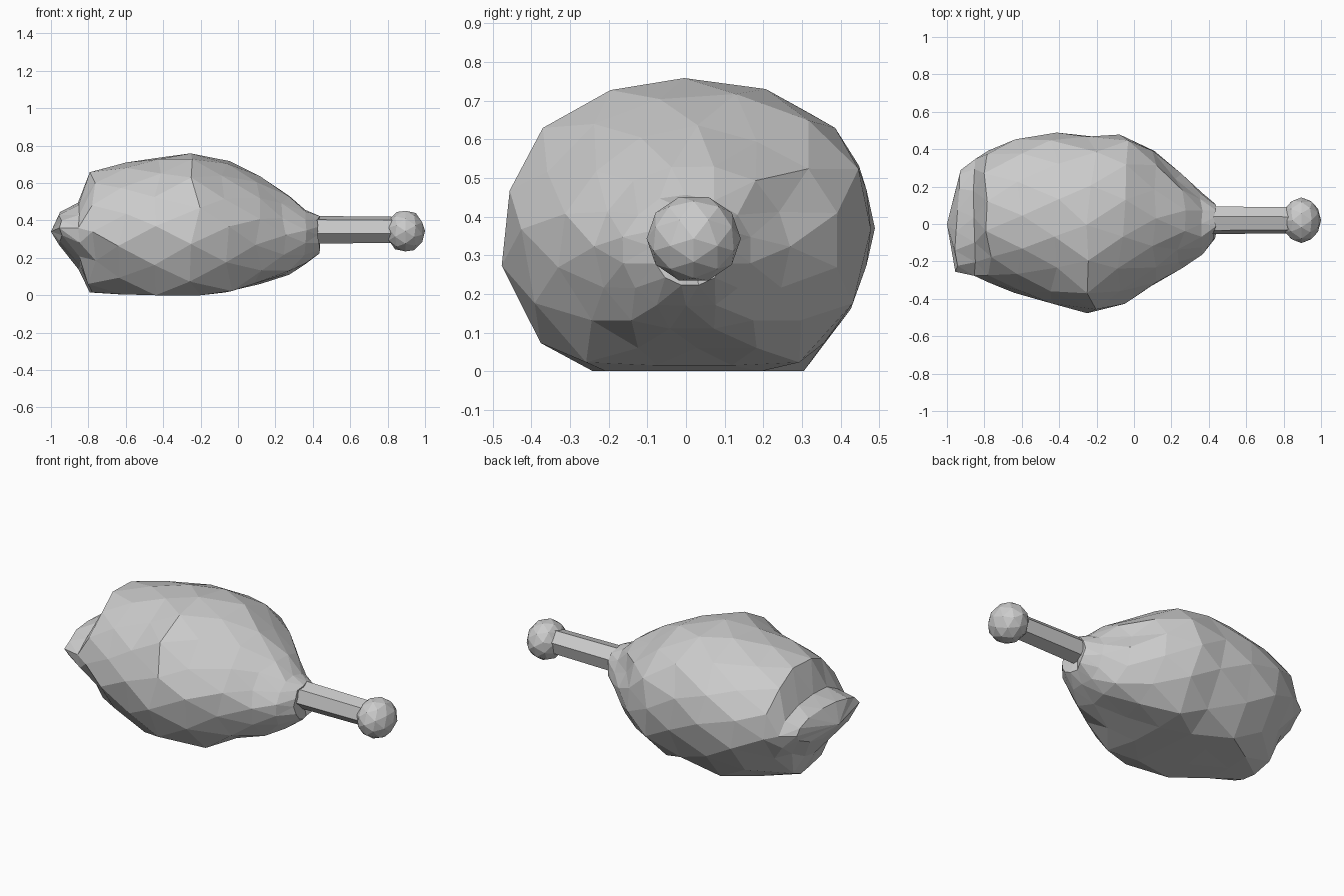
import bpy, bmesh, math, random
from mathutils import Matrix

if "Cube" in bpy.data.objects:
    bpy.data.objects.remove(bpy.data.objects["Cube"])

random.seed(7)
SIDES = 14

grey = bpy.data.materials.new("light grey")
grey.diffuse_color = (0.6, 0.6, 0.6, 1)
grey.use_nodes = True
grey.node_tree.nodes["Principled BSDF"].inputs["Base Color"].default_value = grey.diffuse_color


def finish(name, bm):
    bmesh.ops.recalc_face_normals(bm, faces=bm.faces)
    mesh = bpy.data.meshes.new(name)
    bm.to_mesh(mesh)
    bm.free()
    mesh.materials.append(grey)
    ob = bpy.data.objects.new(name, mesh)
    bpy.context.collection.objects.link(ob)
    return ob


# Meat: rings along x as (x, y min, y max, z min, z max, underside flatness, underside narrowing)
RINGS = [
    (-0.95, -0.26, 0.29, 0.27, 0.45, 1.0, 0.0),
    (-0.85, -0.29, 0.36, 0.14, 0.50, 1.0, 0.4),
    (-0.79, -0.32, 0.40, 0.015, 0.665, 1.1, 0.5),
    (-0.62, -0.38, 0.47, 0.005, 0.71, 1.2, 0.2),
    (-0.42, -0.43, 0.485, 0.0, 0.74, 1.3, 0.05),
    (-0.23, -0.49, 0.48, 0.0, 0.77, 1.3, 0.05),
    (-0.06, -0.43, 0.48, 0.015, 0.72, 1.25, 0.05),
    (0.10, -0.33, 0.39, 0.06, 0.63, 1.2, 0.05),
    (0.25, -0.24, 0.27, 0.11, 0.535, 1.15, 0.0),
    (0.36, -0.17, 0.17, 0.17, 0.46, 1.1, 0.0),
    (0.43, -0.09, 0.11, 0.22, 0.425, 1.0, 0.0),
]
bm = bmesh.new()
loops = []
for i, (x, y0, y1, z0, z1, flat, narrow) in enumerate(RINGS):
    cy = (y0 + y1) / 2
    cz = z0 + (z1 - z0) * 0.5
    inner = 1 < i < len(RINGS) - 2
    loop = []
    for k in range(SIDES):
        a = 2 * math.pi * (k + 0.5 * (i % 2)) / SIDES
        c, s = math.cos(a), math.sin(a)
        r = random.uniform(0.965, 1.03)
        dx = random.uniform(-0.03, 0.03) if inner else random.uniform(-0.01, 0.01)
        if i == 0:
            dx += 0.03 * max(c, 0)
        y = cy + (y1 - y0) / 2 * c * r * 1.01
        if s >= 0:
            if c < 0:
                y *= 1 - 0.1 * s
            z = min(cz + (z1 - cz) * s * r, 0.765)
        else:
            # flattened underside, pinched to a lobe at the back
            y *= 1 + narrow * s
            z = cz - (cz - z0) * min(1.0, -s * flat)
        loop.append(bm.verts.new((x + dx, y, z)))
    loops.append(loop)

# Triangles between the staggered rings
for i in range(len(loops) - 1):
    a, b = loops[i], loops[i + 1]
    if i % 2:
        a, b = b, a
    for k in range(SIDES):
        n = (k + 1) % SIDES
        bm.faces.new((a[k], a[n], b[k]))
        bm.faces.new((b[k], a[n], b[n]))

# Pointed back end and closed neck end
for loop, tip in ((loops[0], (-1.0, 0.0, 0.34)), (loops[-1], (0.41, 0.015, 0.34))):
    v = bm.verts.new(tip)
    for k in range(SIDES):
        bm.faces.new((loop[k], loop[(k + 1) % SIDES], v))
finish("meat", bm)

# Bone shaft
bm = bmesh.new()
bmesh.ops.create_cone(bm, cap_ends=True, segments=6, radius1=0.077, radius2=0.072, depth=0.46,
                      matrix=Matrix.Translation((0.61, 0.02, 0.35)) @ Matrix.Rotation(math.pi / 2, 4, 'Y')
                      @ Matrix.Rotation(math.radians(15), 4, 'Z'))
finish("bone_shaft", bm)

# Rounded bone end
bm = bmesh.new()
bmesh.ops.create_icosphere(bm, subdivisions=2, radius=1,
                           matrix=Matrix.Translation((0.895, 0.02, 0.343)) @ Matrix.Diagonal((0.105, 0.122, 0.114, 1))
                           @ Matrix.Rotation(math.pi / 2, 4, 'Y'))
finish("bone_end", bm)
